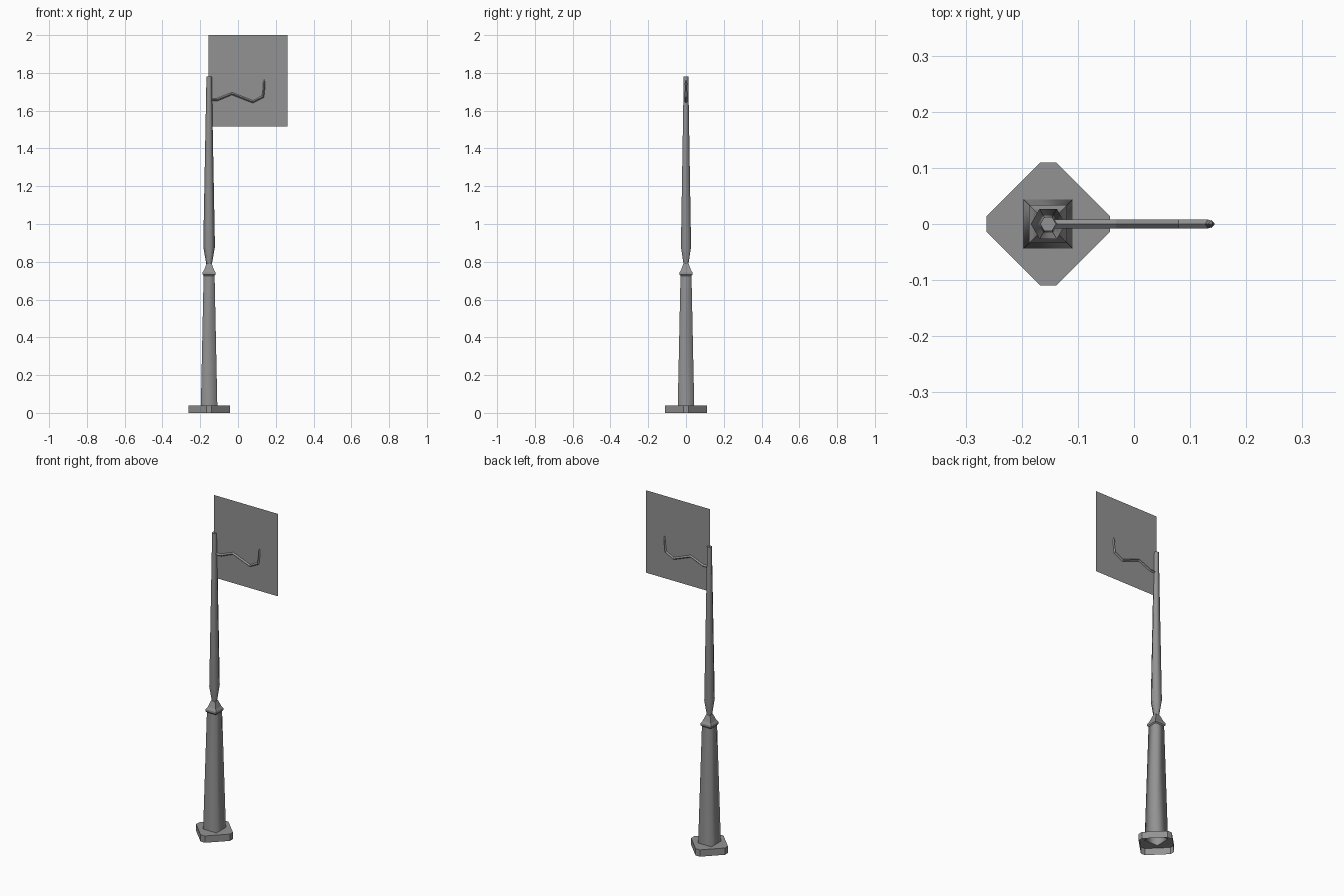
import bpy, bmesh, math
from mathutils import Vector

if "Cube" in bpy.data.objects:
    bpy.data.objects.remove(bpy.data.objects["Cube"], do_unlink=True)

POST_X = -0.153

grey = bpy.data.materials.new("stone grey")
grey.use_nodes = True
colour = (0.29, 0.29, 0.29, 1)
grey.diffuse_color = colour
grey.node_tree.nodes["Principled BSDF"].inputs["Base Color"].default_value = colour


def ring(sides, radius, z, turn=0.0):
    """Regular polygon around the post axis."""
    angles = [turn + math.tau * i / sides for i in range(sides)]
    return [Vector((POST_X + radius * math.cos(a), radius * math.sin(a), z)) for a in angles]


def square(half, z):
    return ring(4, half * math.sqrt(2), z, math.pi / 4)


def loft(name, rings, cap_start=False, cap_end=False, smooth=None):
    """Skin a list of equally long closed rings."""
    bm = bmesh.new()
    loops = [[bm.verts.new(p) for p in r] for r in rings]
    for low, high in zip(loops, loops[1:]):
        n = len(low)
        for i in range(n):
            j = (i + 1) % n
            bm.faces.new((low[i], low[j], high[j], high[i]))
    if cap_start:
        bm.faces.new(loops[0][::-1])
    if cap_end:
        bm.faces.new(loops[-1])
    bmesh.ops.remove_doubles(bm, verts=bm.verts, dist=0.0002)
    bmesh.ops.recalc_face_normals(bm, faces=bm.faces)
    mesh = bpy.data.meshes.new(name)
    bm.to_mesh(mesh)
    bm.free()
    mesh.materials.append(grey)
    obj = bpy.data.objects.new(name, mesh)
    bpy.context.collection.objects.link(obj)
    if smooth:
        bpy.ops.object.select_all(action="DESELECT")
        obj.select_set(True)
        bpy.context.view_layer.objects.active = obj
        bpy.ops.object.shade_smooth_by_angle(angle=math.radians(smooth))
    return obj


# Base plate: hollow chamfered diamond whose top closes onto the square shaft
def diamond(z):
    far, near = 0.11, 0.014
    points = []
    for quarter in range(4):
        c, s = round(math.cos(quarter * math.pi / 2)), round(math.sin(quarter * math.pi / 2))
        for x, y in ((far, near), (near, far)):
            points.append(Vector((POST_X + c * x - s * y, s * x + c * y, z)))
    return points


SHAFT_FOOT = 0.0435
foot = [p for p in square(SHAFT_FOOT, 0.04) for _ in range(2)]
loft("base_plate", [diamond(0), diamond(0.04), foot])

# Square tapered shaft and its collar
loft("lower_shaft", [square(SHAFT_FOOT, 0.04), square(0.029, 0.73)], smooth=100)
loft("collar", [square(h, z) for h, z in
                ((0.029, 0.725), (0.034, 0.732), (0.034, 0.744), (0.026, 0.757), (0.013, 0.793))],
     cap_end=True)

# Six-sided pole
loft("upper_pole", [ring(6, r, z) for r, z in ((0.015, 0.788), (0.031, 0.88), (0.014, 1.78))],
     cap_start=True, cap_end=True, smooth=62)

# Crooked bracket with a diamond section, ending in a small leaf tip
path = [(-0.145, 1.658, 1), (-0.111, 1.658, 1), (-0.032, 1.69, 1), (0.079, 1.647, 1),
        (0.132, 1.674, 1), (0.138, 1.722, 0.7), (0.138, 1.742, 0.9), (0.14, 1.766, 0.05)]
points = [Vector((x, 0, z)) for x, z, _ in path]
sections = []
for i, p in enumerate(points):
    along = (points[min(i + 1, len(points) - 1)] - points[max(i - 1, 0)]).normalized()
    across = Vector((-along.z, 0, along.x)) * 0.007 * path[i][2]
    side = Vector((0, 0.008 * path[i][2], 0))
    sections.append([p + across, p + side, p - across, p - side])
loft("bracket", sections, cap_start=True, cap_end=True)

# Flat hanging panel, a single sheet
mesh = bpy.data.meshes.new("banner")
left, right, low, high = POST_X - 0.002, 0.262, 1.515, 2.0
mesh.from_pydata([(left, 0, low), (right, 0, low), (right, 0, high), (left, 0, high)], [], [(0, 1, 2, 3)])
mesh.materials.append(grey)
bpy.context.collection.objects.link(bpy.data.objects.new("banner", mesh))
